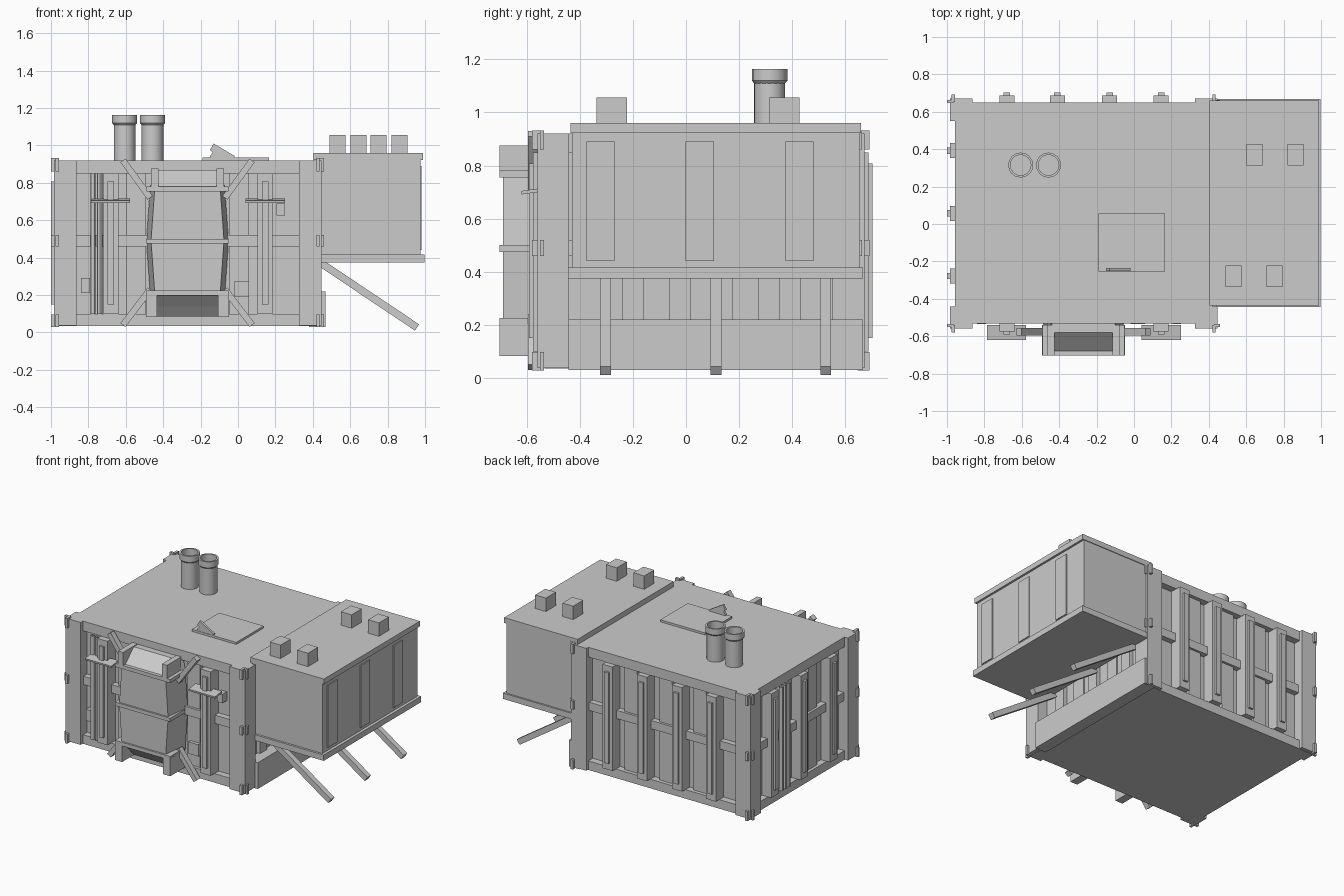
import bpy, bmesh, math
from mathutils import Vector, Matrix

if "Cube" in bpy.data.objects:
    bpy.data.objects.remove(bpy.data.objects["Cube"])

grey = bpy.data.materials.new("light_grey")
grey.diffuse_color = (0.6, 0.6, 0.6, 1)
grey.use_nodes = True
grey.node_tree.nodes["Principled BSDF"].inputs["Base Color"].default_value = grey.diffuse_color


def finish(name, bm):
    bmesh.ops.recalc_face_normals(bm, faces=bm.faces)
    me = bpy.data.meshes.new(name)
    bm.to_mesh(me)
    bm.free()
    me.materials.append(grey)
    ob = bpy.data.objects.new(name, me)
    bpy.context.collection.objects.link(ob)
    return ob


def box(name, x0, x1, y0, y1, z0, z1, rot=None):
    """Box from its limits, optionally turned about its centre."""
    bm = bmesh.new()
    bmesh.ops.create_cube(bm, size=1)
    c = Vector(((x0 + x1) / 2, (y0 + y1) / 2, (z0 + z1) / 2))
    m = Matrix.Translation(c) @ (rot or Matrix()) @ Matrix.Diagonal((x1 - x0, y1 - y0, z1 - z0, 1))
    bm.transform(m)
    return finish(name, bm)


def beam(name, a, b, w, d):
    """Square bar between two points in the xz plane; w across, d along y."""
    a, b = Vector(a), Vector(b)
    v = b - a
    c = (a + b) / 2
    r = Matrix.Rotation(-math.atan2(v.z, math.hypot(v.x, v.y) * (1 if v.x > 0 else -1)), 4, 'Y')
    L = v.length / 2
    return box(name, c.x - L, c.x + L, c.y - d / 2, c.y + d / 2, c.z - w / 2, c.z + w / 2, r)


def prism(name, pts, axis, lo, hi):
    """Extrude a 2D outline along x or y."""
    bm = bmesh.new()
    mk = (lambda p, t: (t, p[0], p[1])) if axis == 'x' else (lambda p, t: (p[0], t, p[1]))
    f = bm.faces.new([bm.verts.new(mk(p, lo)) for p in pts])
    ext = bmesh.ops.extrude_face_region(bm, geom=[f])
    vs = [g for g in ext['geom'] if isinstance(g, bmesh.types.BMVert)]
    bmesh.ops.translate(bm, verts=vs, vec=(hi - lo, 0, 0) if axis == 'x' else (0, hi - lo, 0))
    return finish(name, bm)


def lathe(name, prof, x, y, n=32):
    bm = bmesh.new()
    vs = [bm.verts.new((r, 0, z)) for r, z in prof]
    es = [bm.edges.new(p) for p in zip(vs, vs[1:])]
    bmesh.ops.spin(bm, geom=vs + es, cent=(0, 0, 0), axis=(0, 0, 1), angle=2 * math.pi, steps=n)
    bmesh.ops.remove_doubles(bm, verts=bm.verts, dist=1e-4)
    bm.transform(Matrix.Translation((x, y, 0)))
    ob = finish(name, bm)
    for o in bpy.context.selected_objects:
        o.select_set(False)
    ob.select_set(True)
    bpy.context.view_layer.objects.active = ob
    bpy.ops.object.shade_smooth_by_angle(angle=math.radians(30))
    return ob


# Core, roof, floor and corner posts
box("core", -0.91, 0.37, -0.485, 0.60, 0.04, 0.915)
box("roof_slab", -0.957, 0.42, -0.533, 0.65, 0.85, 0.92)
box("floor_slab", -0.957, 0.42, -0.533, 0.65, 0.035, 0.10)
XS, YS = ((-0.985, -0.864), (0.325, 0.447)), ((-0.56, -0.44), (0.55, 0.672))
for i, (x0, x1) in enumerate(XS):
    for j, (y0, y1) in enumerate(YS):
        box("corner_post", x0, x1, y0, y1, 0.037, 0.92)
        # Latches on both outer faces of each corner
        sx, sy = (-1, 1)[i], (-1, 1)[j]
        cx, cy = (x0, x1)[i], (y0, y1)[j]
        for z0, z1 in ((0.028, 0.097), (0.46, 0.52), (0.86, 0.932)):
            bx = sorted((cx - sx * 0.01, cx - sx * 0.028))
            by = sorted((cy - sy * 0.02, cy + sy * 0.02))
            box("latch", bx[0], bx[1], by[0], by[1], z0, z1)
            bx = sorted((cx - sx * 0.02, cx + sx * 0.014))
            by = sorted((cy - sy * 0.01, cy - sy * 0.026))
            box("latch", bx[0], bx[1], by[0], by[1], z0, z1)


def wall_part(name, side, u0, u1, d0, d1, z0, z1):
    """Box on a wall: u runs along the wall, d is the distance outward."""
    if side in ('front', 'back'):
        s, base = (-1, -0.533) if side == 'front' else (1, 0.645)
        a, b = sorted((base + s * d0, base + s * d1))
        return box(name, u0, u1, a, b, z0, z1)
    s, base = (-1, -0.957) if side == 'left' else (1, 0.40)
    a, b = sorted((base + s * d0, base + s * d1))
    return box(name, a, b, u0, u1, z0, z1)


# Ribbed walls: mid rail, studs with lock bars, and recessed ribs between
LONG, SHORT = (-0.68, -0.41, -0.13, 0.145), (-0.278, 0.057, 0.392)
for side, us, lo, hi, out in (("front", LONG, -0.87, 0.33, 0.043), ("back", LONG, -0.87, 0.33, 0.043),
                              ("left", SHORT, -0.45, 0.56, 0.028), ("right", SHORT, -0.45, 0.56, 0.0)):
    wall_part("mid_rail", side, lo, hi, -0.06, -0.005, 0.46, 0.52)
    step = us[1] - us[0]
    for u in us:
        wall_part("stud", side, u - 0.04, u + 0.04, -0.06, out, 0.10, 0.85)
        if side != "right":
            wall_part("lock_bar", side, u - 0.017, u + 0.017, out - 0.01, out + 0.015, 0.15, 0.807)
    for u in us[:-1]:
        m = u + step / 2
        wall_part("rib", side, m - 0.05, m + 0.05, -0.06, -0.022, 0.09, 0.86)

# Service pipes on the left wall and the front
for k in range(3):
    lathe("left_pipe", ((0.016, 0.10), (0.016, 0.85)), -0.968, 0.22 + k * 0.038, 12)
for k in range(2):
    lathe("front_pipe", ((0.014, 0.10), (0.014, 0.85)), -0.775 + k * 0.036, -0.55, 12)

# Front fittings: meter boxes and small awnings
for x0, x1, z0, z1 in ((-0.84, -0.79, 0.21, 0.29), (0.205, 0.25, 0.625, 0.69), (-0.02, 0.06, 0.19, 0.275)):
    box("meter_box", x0, x1, -0.535, -0.48, z0, z1)
for x in (-0.682, 0.145):
    box("awning", x - 0.105, x + 0.105, -0.62, -0.54, 0.697, 0.71, Matrix.Rotation(math.radians(8), 4, 'X'))

# Front bay: bevelled shell with sloping top and bottom
bm = bmesh.new()
rows = []
for z, zb, w in ((0.085, 0.085, 0.165), (0.14, 0.14, 0.17), (0.21, 0.21, 0.175), (0.49, 0.49, 0.195),
                 (0.77, 0.77, 0.175), (0.87, 0.87, 0.155)):
    f = {0.085: -0.57, 0.14: -0.62, 0.87: -0.58}.get(z, -0.69)
    c = -0.27
    rows.append([bm.verts.new(p) for p in ((c - w - 0.025, -0.50, z), (c - w, f, z),
                                           (c + w, f, z), (c + w + 0.025, -0.50, z))])
for a, b in zip(rows, rows[1:]):
    for k in range(4):
        n = (k + 1) % 4
        bm.faces.new((a[k], a[n], b[n], b[k]))
bm.faces.new(rows[0])
bm.faces.new(rows[-1])
finish("bay_shell", bm)
for z in (0.212, 0.488, 0.768):
    box("bay_band", -0.49, -0.05, -0.703, -0.54, z - 0.013, z + 0.013)
for s in (-1, 1):
    c = -0.27 + s * 0.175
    box("bay_upper_bracket", c - 0.02, c + 0.02, -0.703, -0.54, 0.77, 0.876)
    c = -0.27 + s * 0.192
    box("bay_lower_bracket", c - 0.029, c + 0.029, -0.703, -0.54, 0.083, 0.212)
    # Diagonal braces from bay to frame
    beam("brace_top", (-0.27 + s * 0.345, -0.575, 0.92), (-0.27 + s * 0.2, -0.575, 0.72), 0.034, 0.04)
    beam("brace_bottom", (-0.27 + s * 0.345, -0.575, 0.04), (-0.27 + s * 0.2, -0.575, 0.23), 0.034, 0.04)

# Side extension: room, roof, floor and raised panels
box("extension_room", 0.42, 0.975, -0.43, 0.655, 0.41, 0.93)
box("extension_roof", 0.403, 0.99, -0.435, 0.66, 0.922, 0.96)
box("extension_floor", 0.44, 0.996, -0.445, 0.667, 0.375, 0.417)
for y in (-0.322, 0.052, 0.428):
    box("side_panel", 0.97, 0.982, y - 0.053, y + 0.053, 0.44, 0.89)
for x, y in ((0.645, 0.37), (0.863, 0.37), (0.533, -0.28), (0.752, -0.28)):
    box("roof_vent", x - 0.043, x + 0.043, y - 0.057, y + 0.057, 0.95, 1.057)

# Low wall under the extension and its three props
box("low_wall", 0.38, 0.468, -0.443, 0.667, 0.03, 0.22)
for y in (-0.303, 0.113, 0.527):
    beam("prop", (0.43, y, 0.38), (0.957, y, 0.027), 0.04, 0.04)

# Twin chimneys with collars
for x in (-0.606, -0.457):
    lathe("chimney", ((0.058, 0.91), (0.058, 1.13)), x, 0.315)
    lathe("chimney_collar", ((0.057, 1.108), (0.067, 1.12), (0.067, 1.163), (0.055, 1.163),
                             (0.055, 1.04), (0, 1.04)), x, 0.315, 16)

# Roof hatch with a tilted handle
box("roof_hatch", -0.19, 0.165, -0.255, 0.057, 0.91, 0.935)
prism("hatch_handle", ((-0.15, 0.942), (-0.135, 0.965), (-0.15, 0.975), (-0.13, 1.01), (-0.02, 0.945),
                       (-0.02, 0.93), (-0.15, 0.93)), 'y', -0.252, -0.236)
